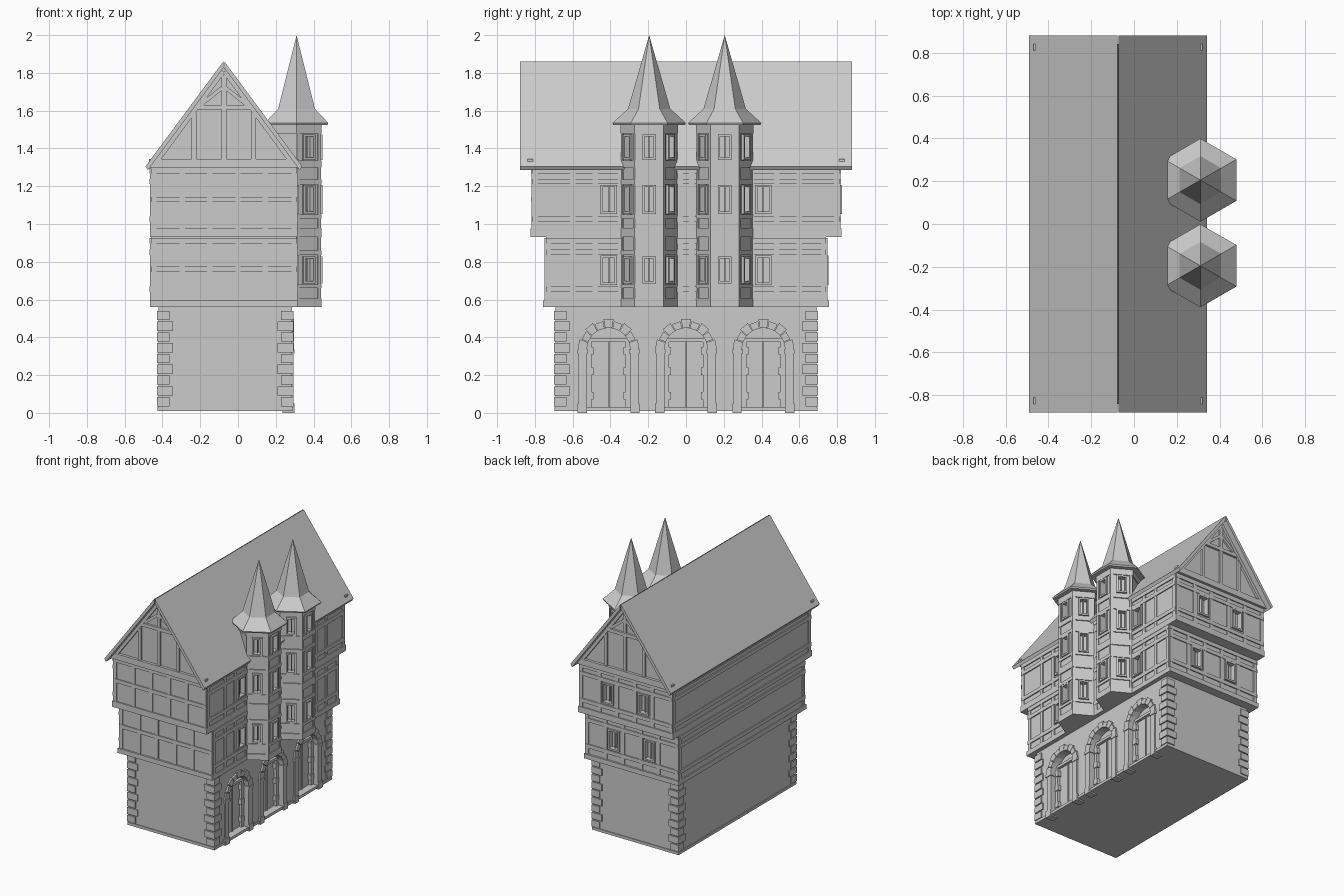
import bpy, bmesh
from math import sin, cos, pi, radians
from mathutils import Matrix, Vector

if "Cube" in bpy.data.objects:
    bpy.data.objects.remove(bpy.data.objects["Cube"])

stone = bpy.data.materials.new("plain grey")
stone.use_nodes = True
stone.diffuse_color = (0.6, 0.6, 0.6, 1)
stone.node_tree.nodes["Principled BSDF"].inputs["Base Color"].default_value = (0.6, 0.6, 0.6, 1)

CX = -0.075           # middle of the house in x
HALF = 0.385          # half width of the upper floors


def side(angle, dist, cx=CX, cy=0.0):
    """Wall frame: x points out of the wall, y runs along it, z is up."""
    return Matrix.Translation((cx, cy, 0)) @ Matrix.Rotation(radians(angle), 4, 'Z') @ Matrix.Translation((dist, 0, 0))


def prism(bm, m, pts, d0, d1):
    """Extrude an outline (along, up) from depth d0 to d1."""
    a = [bm.verts.new(m @ Vector((d0, u, z))) for u, z in pts]
    b = [bm.verts.new(m @ Vector((d1, u, z))) for u, z in pts]
    faces = [bm.faces.new(a[::-1]), bm.faces.new(b)]
    for i in range(len(a)):
        j = (i + 1) % len(a)
        faces.append(bm.faces.new((a[i], a[j], b[j], b[i])))
    bmesh.ops.recalc_face_normals(bm, faces=faces)


def plate(bm, m, u0, u1, z0, z1, d0=-0.01, d1=0.008):
    prism(bm, m, [(u0, z0), (u1, z0), (u1, z1), (u0, z1)], d0, d1)


def bar(bm, m, p, q, w, d0=-0.01, d1=0.008):
    """Slanted beam between two wall points."""
    p, q = Vector(p), Vector(q)
    n = (q - p).normalized().orthogonal() * w / 2
    prism(bm, m, [p - n, q - n, q + n, p + n], d0, d1)


def hex_stack(bm, cy, rings):
    """Six-sided body from (radius, height) rings; radius 0 is a point."""
    loops = []
    for r, z in rings:
        angs = [radians(30 + 60 * i) for i in range(6)] if r else [0]
        loops.append([bm.verts.new((0.31 + r * cos(t), cy + r * sin(t), z)) for t in angs])
    faces = [bm.faces.new(loops[0][::-1])]
    for lo, hi in zip(loops, loops[1:]):
        for i in range(6):
            j = (i + 1) % 6
            top = [hi[0]] if len(hi) == 1 else [hi[j], hi[i]]
            faces.append(bm.faces.new([lo[i], lo[j]] + top))
    if len(loops[-1]) > 1:
        faces.append(bm.faces.new(loops[-1]))
    bmesh.ops.recalc_face_normals(bm, faces=faces)


def finish(bm, name):
    me = bpy.data.meshes.new(name)
    bm.to_mesh(me)
    bm.free()
    me.materials.append(stone)
    ob = bpy.data.objects.new(name, me)
    bpy.context.scene.collection.objects.link(ob)
    return ob


def block(name, x0, x1, y, z0, z1):
    bm = bmesh.new()
    plate(bm, Matrix(), -y, y, z0, z1, x0, x1)
    return finish(bm, name)


frames, cuts, beams = bmesh.new(), bmesh.new(), bmesh.new()


def window(m, u, z, w, h):
    """Recessed opening with a raised frame and a centre bar."""
    plate(cuts, m, u - w / 2, u + w / 2, z - h / 2, z + h / 2, -0.025, 0.03)
    t = 0.012
    for s in (-1, 1):
        e = u + s * w / 2
        plate(frames, m, e - t / 2, e + t / 2, z - h / 2 - t, z + h / 2 + t, -0.026, 0.013)
        f = z + s * (h / 2 + t / 2)
        plate(frames, m, u - w / 2, u + w / 2, f - t / 2, f + t / 2, -0.026, 0.013)
    plate(frames, m, u - 0.004, u + 0.004, z - h / 2, z + h / 2, -0.026, -0.01)


def timber(m, half, z0, z1, posts, rails, t=0.028):
    for u in posts:
        plate(beams, m, u - t / 2, u + t / 2, z0 + 0.02, z1 - 0.02, -0.01, 0.006)
    for z in rails:
        plate(beams, m, -half, half, z - t / 2, z + t / 2)


# Main masses
ground = block("ground_floor", -0.42, 0.285, 0.69, 0.01, 0.57)
middle = block("middle_floor", CX - HALF, CX + HALF, 0.742, 0.56, 0.94)
upper = block("upper_floor", CX - HALF, CX + HALF, 0.812, 0.93, 1.31)
block("plinth", -0.426, 0.292, 0.696, 0.01, 0.03)
block("middle_sill", CX - HALF - 0.006, CX + HALF + 0.006, 0.756, 0.56, 0.595)
block("upper_sill", CX - HALF - 0.006, CX + HALF + 0.006, 0.822, 0.93, 0.975)

# Timber framing and windows of both upper floors
for y, z0, z1, zw in ((0.742, 0.56, 0.93, 0.755), (0.812, 0.93, 1.3, 1.13)):
    rails = (z0 + 0.095, zw + 0.095, z1 - 0.018)
    ends = [-0.371, -0.22, -0.075, 0.075, 0.22, 0.371]
    timber(side(-90, y), HALF, z0, z1, ends, (z0 + 0.2, z1 - 0.018))
    timber(side(90, y), HALF, z0, z1, ends, rails)
    timber(side(180, HALF), y, z0, z1, (-y + 0.014, y - 0.014), rails)
    fronts = [s * u for s in (-1, 1) for u in (y - 0.014, 0.6, 0.48, 0.345, 0.03)]
    timber(side(0, HALF), y, z0, z1, fronts, rails)
    for s in (-1, 1):
        window(side(90, y), s * 0.148, zw, 0.08, 0.13)
        window(side(0, HALF), s * 0.41, zw, 0.075, 0.13)

# Main roof slabs
bm = bmesh.new()
for s in (-1, 1):
    section = [(0.003, 1.86), (0.415, 1.305), (0.402, 1.285), (0.003, 1.825)]
    m = Matrix.Translation((CX, 0, 0)) @ Matrix.Rotation(pi / 2, 4, 'Z')
    prism(bm, m, [(s * u, z) for u, z in section], -0.88, 0.88)
finish(bm, "main_roof")

# Gable walls with their framing
bm = bmesh.new()
prism(bm, side(90, 0), [(-0.39, 1.295), (0.39, 1.295), (0, 1.83)], -0.82, 0.82)
finish(bm, "gable_wall")
for a in (-90, 90):
    m = side(a, 0.82)
    plate(beams, m, -0.395, 0.395, 1.30, 1.345, -0.01, 0.02)
    plate(beams, m, -0.15, 0.15, 1.605, 1.63, -0.01, 0.016)
    plate(beams, m, -0.013, 0.013, 1.345, 1.79, -0.01, 0.014)
    for s in (-1, 1):
        plate(beams, m, s * 0.145, s * 0.17, 1.345, 1.59, -0.01, 0.014)
        bar(beams, m, (s * 0.375, 1.31), (s * 0.006, 1.81), 0.03, -0.01, 0.018)
        bar(beams, m, (s * 0.13, 1.625), (s * 0.01, 1.72), 0.02, -0.01, 0.014)

# Corner stones in alternating lengths
bm = bmesh.new()
for a, dist, half in ((0, 0.3525, 0.69), (180, 0.3525, 0.69), (90, 0.69, 0.3525), (-90, 0.69, 0.3525)):
    m = side(a, dist, -0.0675)
    for s in (-1, 1):
        for i in range(9):
            z = 0.035 + i * 0.057
            n = 0.058 + 0.018 * (i % 2)
            plate(bm, m, s * (half + 0.008), s * (half - n), z, z + 0.049)
finish(bm, "corner_stones")

# Three arched doorways
arches, doors = bmesh.new(), bmesh.new()
for c in (-0.41, 0, 0.41):
    m = side(0, 0.285, 0, c)
    spring, r0, r1 = 0.335, 0.115, 0.163
    arc = [(r0 * cos(pi * i / 12), spring + r0 * sin(pi * i / 12)) for i in range(13)]
    prism(cuts, m, [(-r0, 0.03), (r0, 0.03)] + arc, -0.05, 0.05)
    for i in range(9):
        t0, t1 = pi * i / 9 + 0.012, pi * (i + 1) / 9 - 0.012
        r = r1 - 0.01 * (i % 2)
        pts = [(q * cos(t), spring + q * sin(t)) for q, t in ((r0, t0), (r, t0), (r, t1), (r0, t1))]
        prism(arches, m, pts, -0.05, 0.012)
    for s in (-1, 1):
        plate(arches, m, s * r0, s * 0.158, 0.0, spring, -0.05, 0.01)
        plate(arches, m, s * r0, s * 0.165, 0.0, 0.05, -0.05, 0.015)
        plate(arches, m, s * (r0 - 0.006), s * 0.165, spring - 0.02, spring, -0.05, 0.015)
        plate(doors, m, s * 0.09, s * r0, 0.03, 0.39, -0.055, -0.03)
        for z in (0.09, 0.22, 0.33):
            plate(doors, m, s * 0.08, s * r0, z - 0.02, z + 0.02, -0.055, -0.025)
    plate(doors, m, -r0, r0, 0.375, 0.395, -0.055, -0.03)
    plate(doors, m, -0.004, 0.004, 0.03, 0.375, -0.055, -0.042)
finish(arches, "door_arches")
finish(doors, "door_frames")

# Stair turrets with banded walls and pointed roofs
turrets, roofs, bands = [], bmesh.new(), bmesh.new()
for cy, label in ((-0.195, "front"), (0.205, "rear")):
    body = bmesh.new()
    hex_stack(body, cy, [(0.144, 0.56), (0.144, 1.54)])
    turrets.append(finish(body, label + "_turret"))
    for z0, z1 in ((0.56, 0.605), (0.66, 0.68), (0.835, 0.86), (0.93, 0.98),
                   (1.03, 1.05), (1.21, 1.235), (1.3, 1.335), (1.48, 1.53)):
        hex_stack(bands, cy, [(0.153, z0), (0.153, z1)])
    for a in (-60, 0, 60):
        m = side(a, 0.1247, 0.31, cy)
        for z, h in ((0.757, 0.12), (1.13, 0.13), (1.407, 0.11)):
            window(m, 0, z, 0.06, h)
        for s in (-1, 1):
            plate(bands, m, s * 0.056, s * 0.074, 0.57, 1.53, -0.01, 0.006)
    hex_stack(roofs, cy, [(0.19, 1.525), (0.194, 1.535), (0.112, 1.61), (0, 2.0)])
finish(roofs, "turret_roofs")
finish(bands, "turret_bands")
finish(beams, "timber_beams")
finish(frames, "window_frames")

# Cut the openings
cutter = finish(cuts, "opening_cutter")
cutter.hide_render = True
for ob in [ground, middle, upper] + turrets:
    mod = ob.modifiers.new("openings", 'BOOLEAN')
    mod.object = cutter
    mod.operation = 'DIFFERENCE'
    mod.solver = 'EXACT'
    bpy.context.view_layer.objects.active = ob
    bpy.ops.object.modifier_apply(modifier=mod.name)
bpy.data.objects.remove(cutter)
